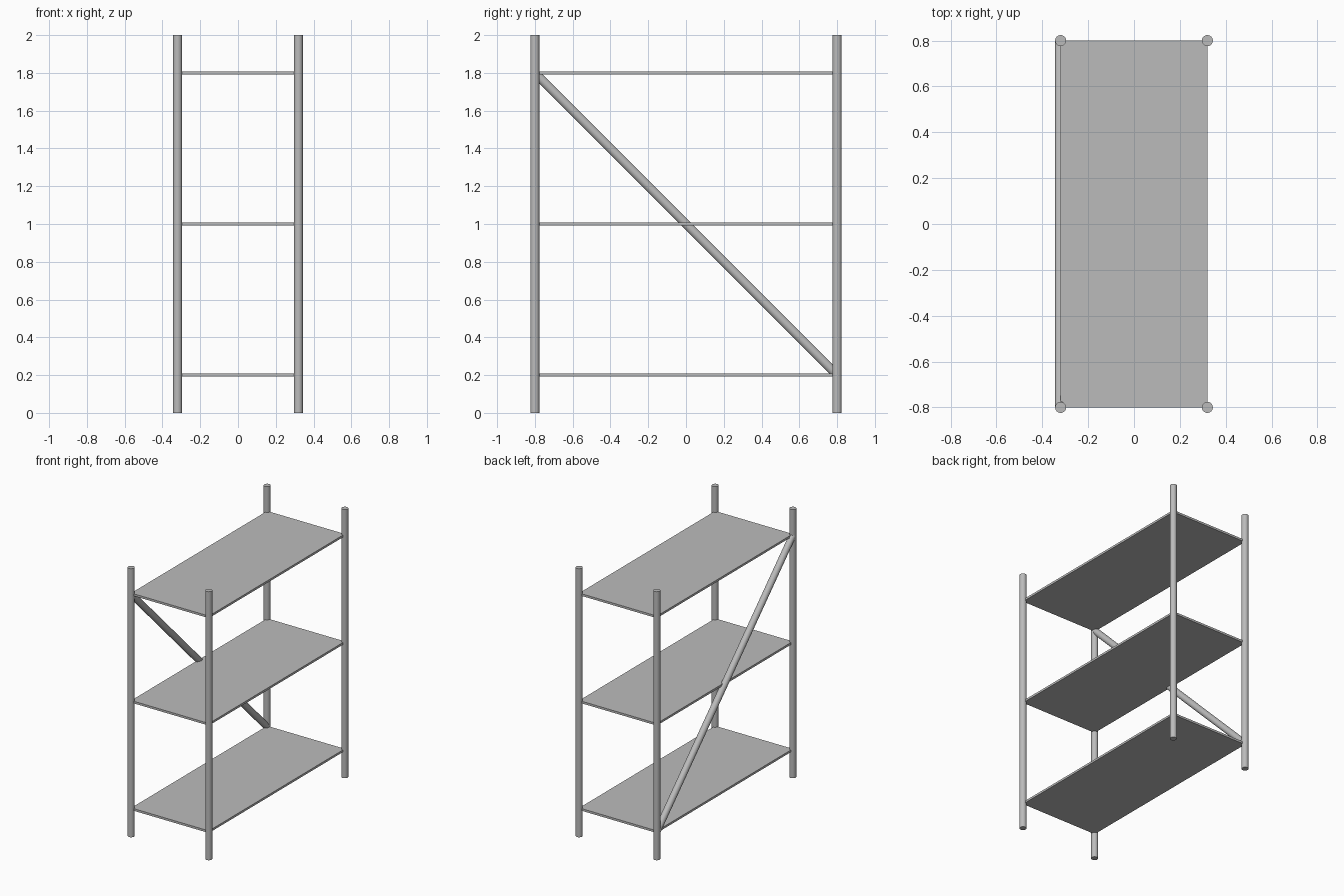
import bpy
import math
from mathutils import Vector

cube = bpy.data.objects.get("Cube")
if cube:
    bpy.data.objects.remove(cube, do_unlink=True)

HALF_X, HALF_Y = 0.32, 0.8
HEIGHT = 2.0
TUBE_RADIUS = 0.024
SHELF_THICKNESS = 0.016
SHELF_HEIGHTS = {"lower": 0.2, "middle": 1.0, "upper": 1.8}

metal = bpy.data.materials.new("grey metal")
metal.use_nodes = True
GREY = (0.5, 0.5, 0.5, 1)
metal.diffuse_color = GREY
metal.node_tree.nodes["Principled BSDF"].inputs["Base Color"].default_value = GREY


def tube(name, start, end):
    """Round bar running between two points."""
    start, end = Vector(start), Vector(end)
    axis = end - start
    bpy.ops.mesh.primitive_cylinder_add(
        vertices=32, radius=TUBE_RADIUS, depth=axis.length,
        location=(start + end) / 2,
        rotation=axis.to_track_quat("Z", "Y").to_euler())
    obj = bpy.context.object
    obj.name = name
    obj.data.materials.append(metal)
    bpy.ops.object.shade_smooth_by_angle(angle=math.radians(35))


# Four corner posts
for y, depth_name in ((-HALF_Y, "front"), (HALF_Y, "back")):
    for x, side_name in ((-HALF_X, "right"), (HALF_X, "left")):
        tube(f"{depth_name}_{side_name}_post", (x, y, 0), (x, y, HEIGHT))

# Three thin shelves
for level, z in SHELF_HEIGHTS.items():
    bpy.ops.mesh.primitive_cube_add(size=1, location=(0, 0, z))
    shelf = bpy.context.object
    shelf.name = f"{level}_shelf"
    shelf.scale = (2 * HALF_X, 2 * HALF_Y, SHELF_THICKNESS)
    bpy.ops.object.transform_apply(location=False, rotation=False, scale=True)
    shelf.data.materials.append(metal)

# Diagonal brace along the right side
tube("diagonal_brace",
     (-HALF_X, -HALF_Y, SHELF_HEIGHTS["upper"]),
     (-HALF_X, HALF_Y, SHELF_HEIGHTS["lower"]))
